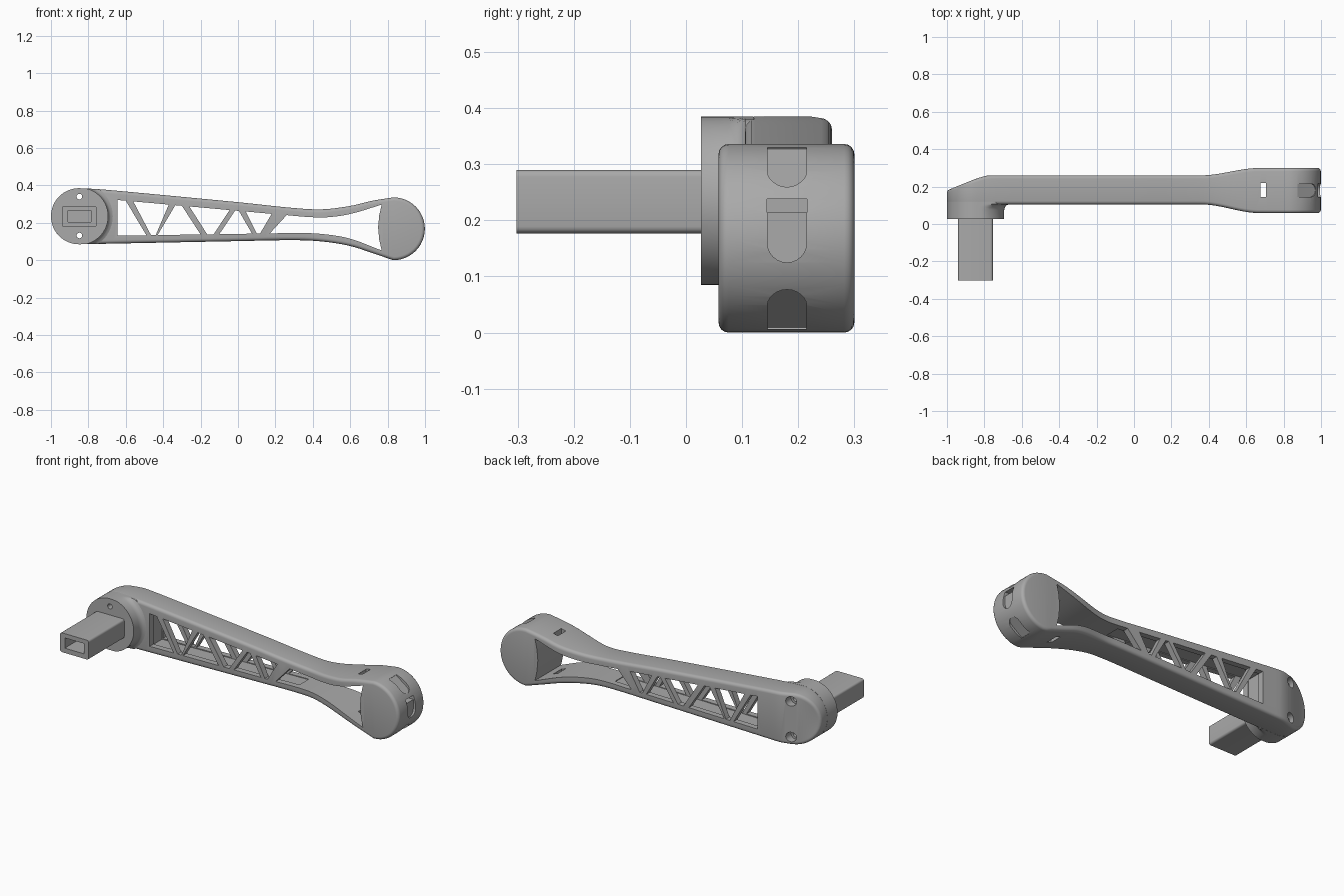
import bpy, bmesh, math
from mathutils import Matrix, Vector

if "Cube" in bpy.data.objects:
    bpy.data.objects.remove(bpy.data.objects["Cube"])

grey = bpy.data.materials.new("light_grey")
grey.use_nodes = True
grey.diffuse_color = (0.4, 0.4, 0.4, 1)
grey.node_tree.nodes["Principled BSDF"].inputs["Base Color"].default_value = (0.4, 0.4, 0.4, 1)


def make(name, bm):
    bmesh.ops.recalc_face_normals(bm, faces=bm.faces[:])
    mesh = bpy.data.meshes.new(name)
    bm.to_mesh(mesh)
    bm.free()
    mesh.materials.append(grey)
    obj = bpy.data.objects.new(name, mesh)
    bpy.context.collection.objects.link(obj)
    return obj


def skin(rings, caps=True):
    """Closed surface through equal rings of points."""
    bm = bmesh.new()
    vs = [[bm.verts.new(p) for p in ring] for ring in rings]
    n = len(vs[0])
    for a, b in zip(vs, vs[1:]):
        for i in range(n):
            j = (i + 1) % n
            bm.faces.new((a[i], a[j], b[j], b[i]))
    if caps:
        bm.faces.new(vs[0])
        bm.faces.new(vs[-1])
    return bm, vs


def prism(name, pts, y0=-0.5, y1=0.5):
    """Outline in x and z, extruded along y."""
    return make(name, skin([[(x, y, z) for x, z in pts] for y in (y0, y1)])[0])


def circle(cx, cz, r, n=24):
    return [(cx + r * math.cos(i * math.tau / n), cz + r * math.sin(i * math.tau / n)) for i in range(n)]


def rect(x0, x1, z0, z1):
    return [(x0, z0), (x1, z0), (x1, z1), (x0, z1)]


def cut(target, *cutters):
    bpy.context.view_layer.objects.active = target
    for c in cutters:
        c.hide_render = True
        mod = target.modifiers.new("cut", "BOOLEAN")
        mod.operation, mod.solver, mod.object = "DIFFERENCE", "EXACT", c
        bpy.ops.object.modifier_apply(modifier=mod.name)
        bpy.data.objects.remove(c)


def spline(knots, x):
    """Smooth height through the knots."""
    def slope(i):
        a, b = knots[max(i - 1, 0)], knots[min(i + 1, len(knots) - 1)]
        return (b[1] - a[1]) / (b[0] - a[0])
    i = 0
    while i < len(knots) - 2 and x > knots[i + 1][0]:
        i += 1
    (xa, za), (xb, zb) = knots[i], knots[i + 1]
    h, t = xb - xa, (x - xa) / (xb - xa)
    return (za * (1 + 2 * t) * (1 - t) ** 2 + h * slope(i) * t * (1 - t) ** 2
            + zb * t * t * (3 - 2 * t) + h * slope(i + 1) * t * t * (t - 1))


# Side outline: round left end, tapering beam, flared neck, round right end
LX, LZ, LR = -0.85, 0.235, 0.15
RX, RZ, RR = 0.831, 0.168, 0.168
TOP = [(LX, 0.385), (-0.75, 0.38), (-0.6, 0.367), (0, 0.31), (0.3, 0.279), (0.45, 0.272),
       (0.6, 0.29), (0.72, 0.318), (RX, 0.336)]
LOW = [(LX, 0.085), (-0.6, 0.09), (0, 0.102), (0.3, 0.107), (0.45, 0.1), (0.6, 0.076),
       (0.73, 0.034), (RX, 0)]


def height(x, side):
    for cx, cz, r, out in ((LX, LZ, LR, x < LX), (RX, RZ, RR, x > RX)):
        if out:
            return cz + side * math.sqrt(max(r * r - (x - cx) ** 2, 0))
    return spline(TOP if side > 0 else LOW, x)


def smooth(x, a, b):
    t = min(max((x - a) / (b - a), 0), 1)
    return t * t * (3 - 2 * t)


def front_y(x):
    return 0.105 - 0.047 * smooth(x, 0.36, 0.67)


def back_y(x):
    lean = min(max((-0.78 - x) / 0.22, 0), 1)
    return 0.26 + 0.04 * smooth(x, 0.36, 0.67) - 0.075 * lean ** 1.15


# Arm body: outline rings that step inward at both faces for a rounded edge
quarter = [math.radians(7.5 * i) for i in range(1, 12)]
xs = [LX - LR * math.cos(a) for a in quarter]
xs += [LX + (RX - LX) * i / 56 for i in range(57)]
xs += [RX + RR * math.sin(a) for a in quarter]
n = len(xs)
outline = [(LX - LR, LZ)] + [(x, height(x, 1)) for x in xs]
outline += [(RX + RR, RZ)] + [(x, height(x, -1)) for x in reversed(xs)]
count, R = len(outline), 0.018
inward = []
for i in range(count):
    a, b = Vector(outline[i - 1]), Vector(outline[(i + 1) % count])
    d = (b - a).normalized()
    inward.append(Vector((d.y, -d.x)))


def ring(angle, back):
    step, deep = R * (1 - math.sin(angle)), R * (1 - math.cos(angle))
    pts = []
    for (x, z), v in zip(outline, inward):
        y = back_y(x) - deep if back else front_y(x) + deep
        pts.append((x + v.x * step, y, z + v.y * step))
    return pts


angles = [math.radians(22.5 * k) for k in range(5)]
bm, vs = skin([ring(a, False) for a in angles] + [ring(a, True) for a in reversed(angles)], caps=False)
for loop in (vs[0], vs[-1]):
    for i in range(n + 1):
        quad = [loop[i], loop[i + 1], loop[-1 - i], loop[-i] if i else None]
        if i == n:
            quad[2] = None
        bm.faces.new([v for v in quad if v])
arm = make("arm_body", bm)

# Hollow between the two truss plates
cut(arm, prism("cavity", [(-0.65, 0.125), (0.3, 0.142), (0.3, 0.241), (-0.65, 0.327)], 0.14, 0.226))


# Truss windows: bottom and top edges of each, running along the rails
def rail(x, upper):
    return 0.322 - 0.09 * (x + 0.645) if upper else 0.131 + 0.015 * (x + 0.645)


windows = [(-0.645, -0.49, -0.645, -0.6), (-0.465, -0.44, -0.56, -0.37), (-0.43, -0.2, -0.335, -0.3),
           (-0.165, -0.13, -0.26, -0.045), (-0.1, 0.075, -0.015, 0.005), (0.1, 0.118, 0.042, 0.18)]
for b0, b1, t0, t1 in windows:
    cut(arm, prism("window", [(b0, rail(b0, 0)), (b1, rail(b1, 0)), (t1, rail(t1, 1)), (t0, rail(t0, 1))]))

# Long opening of the flared neck, ending in a curved wall
IN_TOP = [(0.26, 0.241), (0.36, 0.232), (0.47, 0.229), (0.6, 0.247), (0.768, 0.297)]
IN_LOW = [(0.17, 0.143), (0.33, 0.146), (0.47, 0.138), (0.6, 0.115), (0.768, 0.052)]
neck = []
for knots, order in ((IN_LOW, 1), (IN_TOP, -1)):
    x0, x1 = knots[0][0], knots[-1][0]
    line = [(x, spline(knots, x)) for x in (x0 + (x1 - x0) * i / 16 for i in range(17))]
    neck += line[::order]
    if order == 1:
        neck += [(0.755, 0.11), (0.749, 0.175), (0.755, 0.24)]
cut(arm, prism("neck_opening", neck))

# Strap slot through both neck rails
cut(arm, prism("strap_slot", rect(0.677, 0.706, -0.1, 0.5), 0.145, 0.218))

# Shallow round-ended recesses around the drum, and a deep catch window
for angle, half in ((0, 0.055), (54, 0.06), (-54, 0.06)):
    sign = -1 if angle >= 0 else 1
    w = 0.035
    arc = [(w * math.cos(t), (half - w) + w * math.sin(t)) for t in (math.pi * i / 12 for i in range(13))]
    shape = [(0.18 + y, sign * s) for y, s in arc + [(-w, -half), (w, -half)]]
    turn = Matrix.Translation((RX, 0, RZ + (0.012 if angle == 0 else 0))) @ Matrix.Rotation(math.radians(-angle), 4, "Y")
    cut(arm, make("recess", skin([[turn @ Vector((r, y, s)) for y, s in shape] for r in (0.153, 0.3)])[0]))
cut(arm, prism("catch_window", rect(0.92, 1.1, 0.214, 0.238), 0.144, 0.216))

# Round mounting boss with a fillet flowing into the arm
profile = [(0.153, 0.027), (0.153, 0.075), (0.157, 0.09), (0.165, 0.1), (0.18, 0.106), (0.18, 0.12)]
rings = []
for r, y in profile:
    pts = []
    for x, z in circle(-0.847, LZ, r, 64):
        if x < LX:
            s = min(1, LR / math.hypot(x - LX, z - LZ))
            x, z = LX + (x - LX) * s, LZ + (z - LZ) * s
        pts.append((x, y, min(max(z, height(x, -1)), height(x, 1))))
    rings.append(pts)
boss = make("mounting_boss", skin(rings)[0])

# Screw holes through boss and arm, with counterbores on the back
for z in (0.34, 0.132):
    for part in (arm, boss):
        cut(part, prism("screw_hole", circle(-0.848, z, 0.015)))
    cut(arm, prism("counterbore", circle(-0.848, z, 0.028), 0.2, 0.5))

# Hollow rectangular peg with rounded long edges
c = 0.012
corners = [(-0.755, 0.29, 0), (-0.94, 0.29, 90), (-0.94, 0.177, 180), (-0.755, 0.177, 270)]
section = []
for x, z, start in corners:
    cx, cz = x + (c if x < -0.85 else -c), z + (c if z < LZ else -c)
    for k in range(5):
        a = math.radians(start + 22.5 * k)
        section.append((cx + c * math.cos(a), cz + c * math.sin(a)))
peg = prism("peg", section, -0.302, 0.05)
cut(peg, prism("peg_slot", rect(-0.91, -0.785, 0.205, 0.265), -0.5, 0.01))

# Smooth shading with crisp edges
bpy.ops.object.select_all(action="DESELECT")
for part in (arm, boss, peg):
    part.select_set(True)
bpy.context.view_layer.objects.active = arm
bpy.ops.object.shade_smooth_by_angle(angle=math.radians(30))
